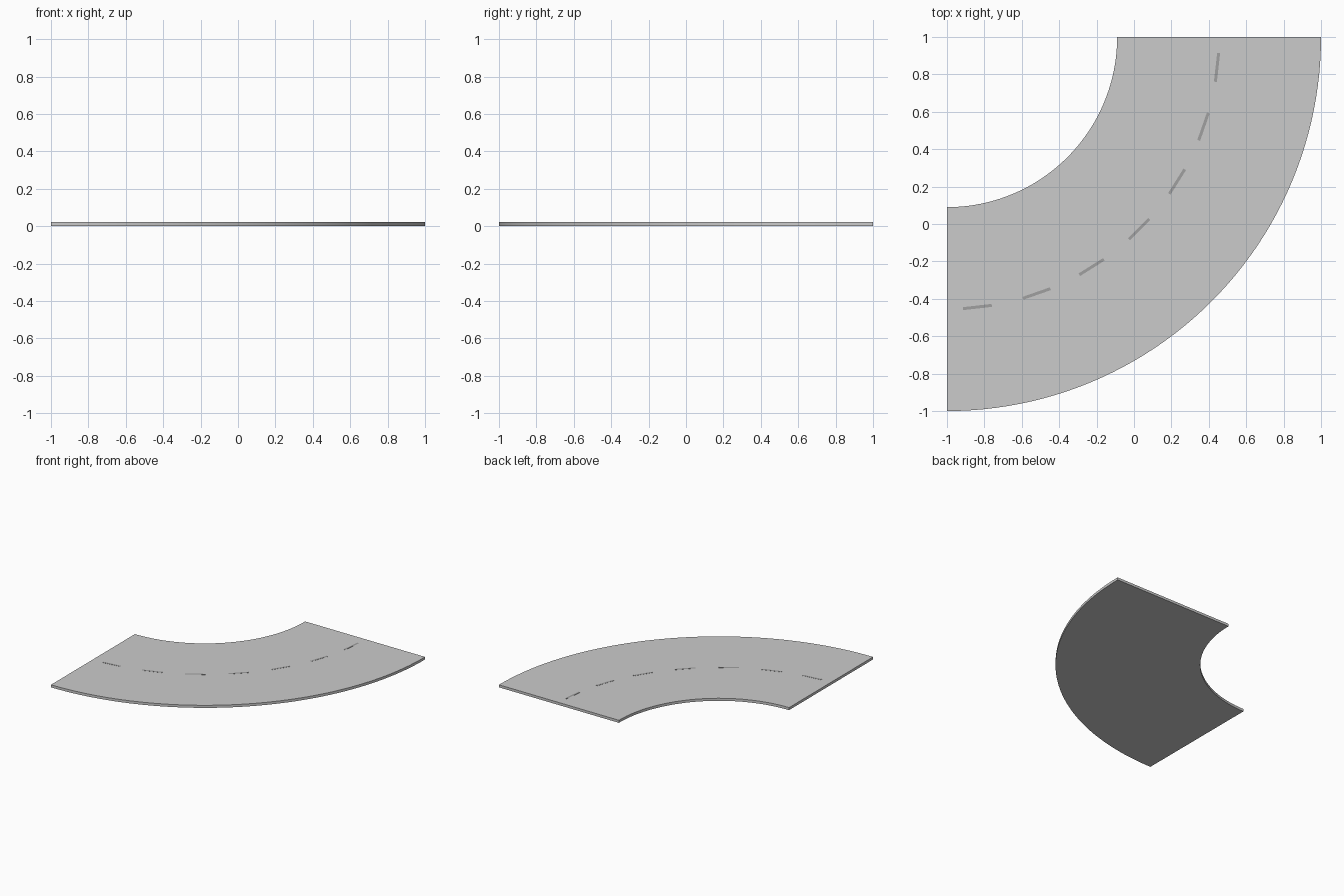
import bpy, bmesh
from math import sin, cos, pi

if "Cube" in bpy.data.objects:
    bpy.data.objects.remove(bpy.data.objects["Cube"])

CX, CY = -1.0, 1.0            # centre of the bend
R_IN, R_OUT, R_MID = 0.91, 2.0, 1.453
THICK, SEGS, DASHES = 0.021, 48, 7


def polar(r, a, z):
    return (CX + r * sin(a), CY - r * cos(a), z)


def finish(bm, name):
    bmesh.ops.recalc_face_normals(bm, faces=bm.faces)
    mesh = bpy.data.meshes.new(name)
    bm.to_mesh(mesh)
    bm.free()
    obj = bpy.data.objects.new(name, mesh)
    bpy.context.collection.objects.link(obj)
    return obj


# Road slab: rectangular section swept through a quarter turn
bm = bmesh.new()
rings = []
for i in range(SEGS + 1):
    a = pi / 2 * i / SEGS
    section = [(R_IN, 0), (R_OUT, 0), (R_OUT, THICK), (R_IN, THICK)]
    rings.append([bm.verts.new(polar(r, a, z)) for r, z in section])
for p, q in zip(rings, rings[1:]):
    for k in range(4):
        n = (k + 1) % 4
        bm.faces.new((p[k], p[n], q[n], q[k]))
bm.faces.new(rings[0])
bm.faces.new(rings[-1])
road = finish(bm, "curved_road")
bpy.context.view_layer.objects.active = road
road.select_set(True)
bpy.ops.object.shade_smooth_by_angle()
road.select_set(False)

# Lane dashes: thin straight strips set into the road surface
for i in range(DASHES):
    a = pi / 2 * (i + 0.5) / DASHES
    bm = bmesh.new()
    bmesh.ops.create_cube(bm, size=1)
    bmesh.ops.scale(bm, vec=(0.155, 0.016, 0.004), verts=bm.verts)
    dash = finish(bm, f"lane_dash_{i + 1}")
    dash.location = polar(R_MID, a, THICK - 0.001)
    dash.rotation_euler.z = a
    mat = bpy.data.materials.get("dash_grey") or bpy.data.materials.new("dash_grey")
    mat.diffuse_color = (0.35, 0.35, 0.35, 1)
    mat.use_nodes = True
    mat.node_tree.nodes["Principled BSDF"].inputs["Base Color"].default_value = mat.diffuse_color
    dash.data.materials.append(mat)
